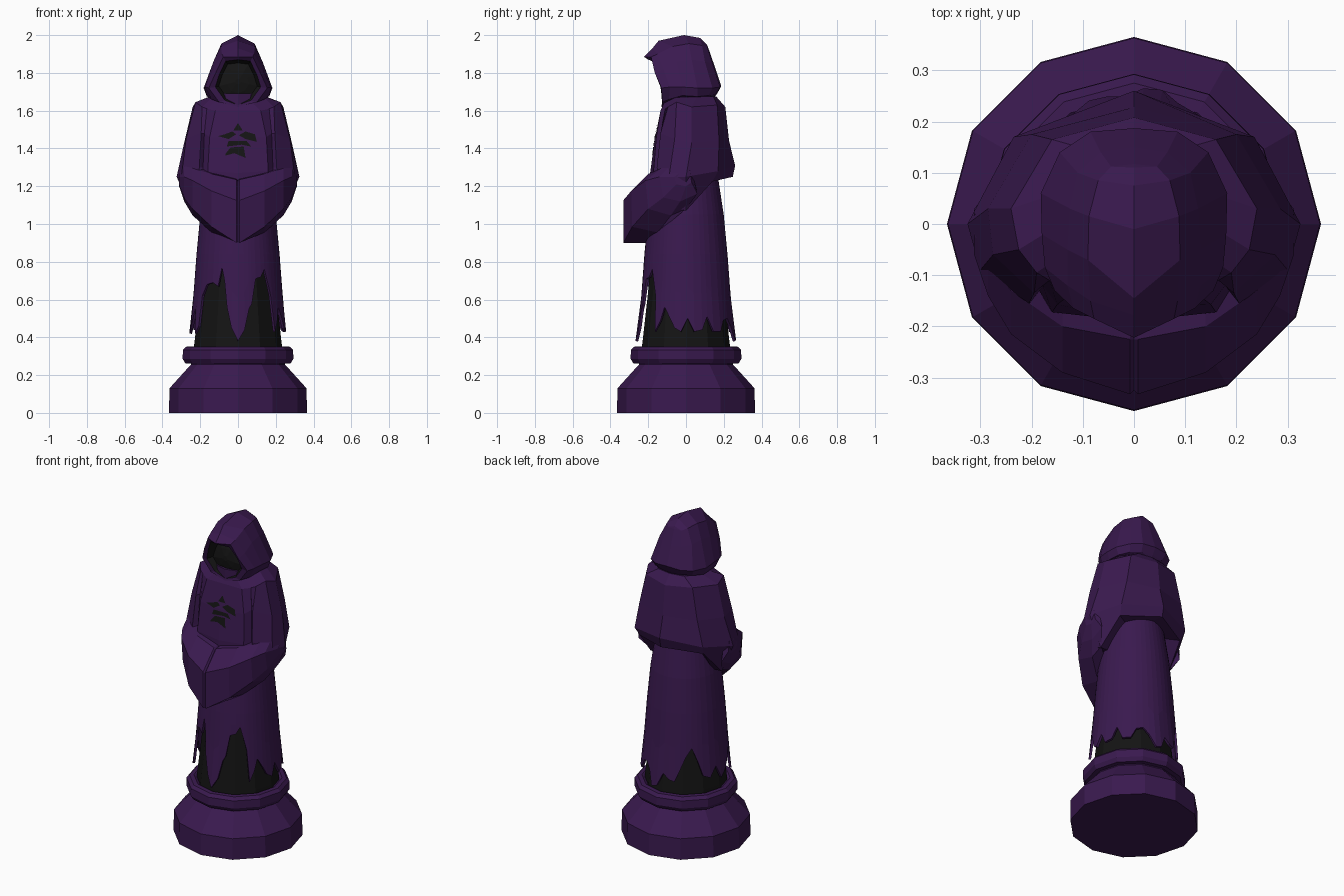
import bpy, bmesh, math
from mathutils import Vector
from mathutils.bvhtree import BVHTree


def material(name, color):
    m = bpy.data.materials.new(name)
    m.diffuse_color = (*color, 1)
    return m


PURPLE = material("purple", (0.042, 0.010, 0.078))
DARK = material("dark", (0.007, 0.007, 0.007))


def make(name, verts, faces, mat):
    me = bpy.data.meshes.new(name)
    bm = bmesh.new()
    vs = [bm.verts.new(v) for v in verts]
    for f in faces:
        bm.faces.new([vs[i] for i in f])
    bmesh.ops.remove_doubles(bm, verts=bm.verts, dist=1e-5)
    bmesh.ops.recalc_face_normals(bm, faces=bm.faces)
    bm.to_mesh(me)
    bm.free()
    me.materials.append(mat)
    ob = bpy.data.objects.new(name, me)
    bpy.context.collection.objects.link(ob)
    return ob


def loft(name, rings, mat, cap_start=False, cap_end=False, loop=False):
    n = len(rings[0])
    verts = [v for r in rings for v in r]
    faces = []
    pairs = len(rings) if loop else len(rings) - 1
    for i in range(pairs):
        a, b = i * n, (i + 1) % len(rings) * n
        for j in range(n):
            k = (j + 1) % n
            faces.append((a + j, a + k, b + k, b + j))
    if cap_start:
        faces.append(range(n))
    if cap_end:
        faces.append(range(len(verts) - n, len(verts)))
    return make(name, verts, faces, mat)


def lathe(name, profile, mat, sides=12, **kw):
    rings = [[(r * math.sin(math.tau * i / sides), -r * math.cos(math.tau * i / sides), z)
              for i in range(sides)] for r, z in profile]
    return loft(name, rings, mat, **kw)


def mirror_ring(half):
    """Half outline on +x (first and last points at x=0) -> closed ring."""
    return half + [(-x, y, z) for x, y, z in reversed(half[1:-1])]


def interp(table, t):
    for (a, va), (b, vb) in zip(table, table[1:]):
        if t <= b:
            return va + (vb - va) * (t - a) / (b - a)
    return table[-1][1]


# Pedestal, its moulding and the dark core behind the torn hem
lathe("pedestal", [(.365, 0), (.363, .13), (.25, .255), (.245, .3)], PURPLE,
      cap_start=True, cap_end=True)
lathe("pedestal_ring", [(.225, .335), (.25, .352), (.275, .35), (.292, .332),
                        (.293, .285), (.278, .262), (.225, .262)], PURPLE, loop=True)
lathe("dark_core", [(.238, .28), (.232, .36), (.205, .6), (.185, .8), (.15, 1.0)], DARK,
      cap_start=True, cap_end=True)

# Skirt with ragged hem: (angle from the front toward +x, hem height)
HEM = [(0, .38), (8, .44), (14, .55), (18, .58), (24, .71), (32, .72), (38, .76), (44, .67),
       (47, .62), (50, .43), (57, .49), (62, .56), (70, .5), (76, .45), (84, .43), (92, .5),
       (100, .43), (110, .44), (117, .51), (125, .43), (136, .43), (143, .49), (152, .5),
       (160, .46), (168, .38), (176, .39), (184, .47), (192, .44), (200, .43), (207, .5),
       (215, .58), (223, .63), (231, .55), (238, .46), (248, .44), (258, .5), (266, .42),
       (276, .45), (285, .5), (292, .56), (298, .42), (304, .46), (307, .62), (315, .68),
       (325, .69), (333, .67), (338, .77), (342, .7), (346, .56), (352, .45)]
RADIUS = [(.36, .272), (.45, .252), (.6, .238), (.8, .224), (1.05, .2), (1.28, .165)]


def skirt_ring(height):
    ring = []
    for deg, hem in HEM:
        z = height(hem)
        r, a = interp(RADIUS, z), math.radians(deg)
        ring.append((r * math.sin(a), -r * math.cos(a), z))
    return ring


skirt = loft("torn_skirt", [skirt_ring(h) for h in (
    lambda z: 1.28, lambda z: 1.05, lambda z: .84, lambda z: (.84 + z) / 2, lambda z: z)], PURPLE)
mod = skirt.modifiers.new("cloth", 'SOLIDIFY')
mod.thickness = .014

# Shoulder cape: half outlines, neck down to the tucked lower edge
CAPE = [
    [(0, -.11, 1.65), (.06, -.11, 1.655), (.1, -.09, 1.66), (.14, -.06, 1.67),
     (.16, -.01, 1.67), (.15, .06, 1.675), (.09, .145, 1.675), (0, .16, 1.675)],
    [(0, -.135, 1.6), (.12, -.135, 1.6), (.165, -.11, 1.61), (.19, -.095, 1.62),
     (.225, -.05, 1.645), (.24, .03, 1.62), (.16, .165, 1.63), (0, .208, 1.62)],
    [(0, -.165, 1.45), (.15, -.157, 1.46), (.178, -.12, 1.48), (.195, -.135, 1.48),
     (.275, -.06, 1.45), (.285, .03, 1.43), (.2, .175, 1.44), (0, .228, 1.44)],
    [(0, -.19, 1.27), (.16, -.172, 1.28), (.185, -.13, 1.3), (.205, -.155, 1.3),
     (.3, -.09, 1.25), (.325, 0, 1.25), (.235, .17, 1.28), (0, .26, 1.31)],
    [(0, -.19, 1.1), (.16, -.17, 1.08), (.19, -.15, 1.08), (.21, -.14, 1.08),
     (.255, -.1, 1.1), (.245, 0, 1.07), (.22, .14, 1.225), (0, .248, 1.25)],
    [(0, -.15, 1.1), (.1, -.12, 1.07), (.13, -.1, 1.06), (.16, -.08, 1.06),
     (.18, -.05, 1.07), (.18, 0, 1.07), (.14, .09, 1.23), (0, .15, 1.26)],
]
cape = loft("shoulder_cape", [mirror_ring(h) for h in CAPE], PURPLE, cap_start=True)

# Folded sleeves meeting at the middle: (x, (y, z) section)
SLEEVE = [
    (0, [(-.17, 1.235), (-.225, 1.225), (-.325, 1.115), (-.325, .905), (-.2, .905), (-.14, 1.05)]),
    (.008, [(-.17, 1.24), (-.225, 1.235), (-.332, 1.125), (-.332, .9), (-.2, .9), (-.14, 1.05)]),
    (.14, [(-.14, 1.275), (-.2, 1.265), (-.29, 1.175), (-.285, .985), (-.15, .955), (-.08, 1.05)]),
    (.24, [(-.05, 1.32), (-.13, 1.295), (-.215, 1.23), (-.2, 1.08), (-.08, 1.045), (0, 1.08)]),
    (.285, [(.02, 1.33), (-.07, 1.32), (-.14, 1.25), (-.12, 1.14), (-.03, 1.12), (.06, 1.16)]),
    (.312, [(.02, 1.28), (-.02, 1.28), (-.06, 1.25), (-.05, 1.21), (.0, 1.2), (.03, 1.22)]),
]
right = [[(x, y, z) for y, z in sec] for x, sec in SLEEVE]
left = [[(-x, y, z) for x, y, z in r] for r in reversed(right[1:])]
loft("folded_sleeves", left + right, PURPLE, cap_start=True, cap_end=True)

# Hood: half hoops from the brim to the back
HOOD = [
    [(0, -.2, 1.87), (.065, -.178, 1.862), (.1, -.15, 1.79), (.12, -.135, 1.725),
     (.07, -.125, 1.655), (0, -.125, 1.63)],
    [(0, -.222, 1.885), (.078, -.185, 1.885), (.118, -.165, 1.8), (.155, -.13, 1.72),
     (.1, -.125, 1.645), (0, -.13, 1.62)],
    [(0, -.178, 1.93), (.085, -.15, 1.9), (.13, -.12, 1.82), (.174, -.085, 1.725),
     (.14, -.09, 1.66), (0, -.09, 1.62)],
    [(0, -.145, 1.97), (.09, -.07, 1.94), (.13, -.05, 1.86), (.18, -.02, 1.725),
     (.165, -.02, 1.68), (0, -.02, 1.63)],
    [(0, -.01, 2.0), (.088, .015, 1.955), (.125, .03, 1.87), (.182, .06, 1.72),
     (.165, .06, 1.675), (0, .05, 1.64)],
    [(0, .075, 1.985), (.07, .085, 1.945), (.11, .1, 1.86), (.145, .14, 1.72),
     (.13, .12, 1.68), (0, .1, 1.65)],
    [(0, .11, 1.95), (.045, .112, 1.935), (.065, .14, 1.85), (.085, .18, 1.725),
     (.075, .155, 1.685), (0, .15, 1.67)],
    [(0, .11, 1.95), (0, .117, 1.935), (0, .15, 1.84), (0, .187, 1.73),
     (0, .165, 1.69), (0, .15, 1.67)],
]
loft("hood", [mirror_ring(h) for h in HOOD], PURPLE)
lathe("neck", [(.125, 1.6), (.13, 1.69)], PURPLE, cap_start=True, cap_end=True)

# Dark faceted hollow inside the hood
brim = mirror_ring(HOOD[0])


def inset(scale, y):
    return [(x * scale, y, 1.755 + (z - 1.755) * scale) for x, _, z in brim]


loft("hood_hollow", [brim, inset(.85, -.1), inset(.5, -.115), inset(.12, -.125)], DARK, cap_end=True)

# Dark torn marks laid on the chest: (x, z) outlines
MARKS = [
    [(-.105, 1.465), (-.05, 1.45), (-.01, 1.475), (-.03, 1.49), (-.07, 1.475)],
    [(.09, 1.475), (.1, 1.435), (.04, 1.45), (.005, 1.47), (.04, 1.49)],
    [(-.025, 1.495), (.025, 1.495), (.012, 1.515), (0, 1.535), (-.012, 1.515)],
    [(-.05, 1.44), (.045, 1.44), (.07, 1.41), (.02, 1.42), (-.06, 1.41)],
    [(-.075, 1.36), (-.02, 1.375), (.04, 1.35), (.03, 1.41), (-.04, 1.405)],
]
tree = BVHTree.FromPolygons([v.co for v in cape.data.vertices],
                            [p.vertices[:] for p in cape.data.polygons])
verts, faces = [], []
for mark in MARKS:
    faces.append(range(len(verts), len(verts) + len(mark)))
    for x, z in mark:
        hit = tree.ray_cast(Vector((x, -1, z)), Vector((0, 1, 0)))[0]
        verts.append((x, hit.y - .004, z))
make("chest_marks", verts, faces, DARK)
